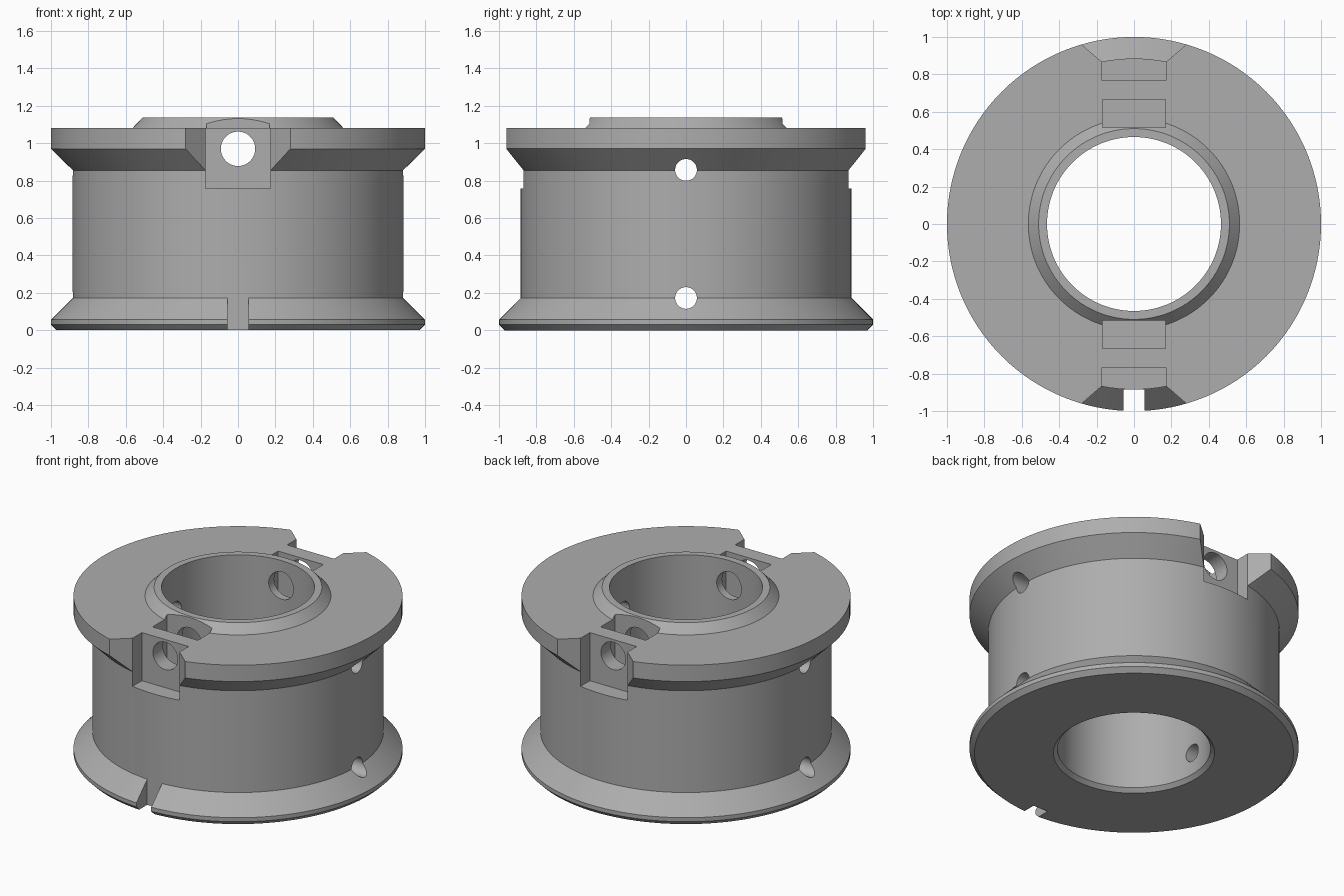
import bpy, bmesh, math

if "Cube" in bpy.data.objects:
    bpy.data.objects.remove(bpy.data.objects["Cube"])

grey = bpy.data.materials.new("machined grey")
grey.diffuse_color = (0.42, 0.42, 0.42, 1)
grey.use_nodes = True
grey.node_tree.nodes["Principled BSDF"].inputs["Base Color"].default_value = grey.diffuse_color


def make_object(name, bm):
    bmesh.ops.recalc_face_normals(bm, faces=bm.faces)
    mesh = bpy.data.meshes.new(name)
    bm.to_mesh(mesh)
    bm.free()
    obj = bpy.data.objects.new(name, mesh)
    bpy.context.collection.objects.link(obj)
    return obj


def lathe(name, profile, steps=128):
    bm = bmesh.new()
    rings = []
    for i in range(steps):
        a = 2 * math.pi * i / steps
        rings.append([bm.verts.new((r * math.cos(a), r * math.sin(a), z)) for r, z in profile])
    n = len(profile)
    for i in range(steps):
        p, q = rings[i], rings[(i + 1) % steps]
        for j in range(n):
            k = (j + 1) % n
            bm.faces.new((p[j], q[j], q[k], p[k]))
    return make_object(name, bm)


def prism(name, outline, z0, z1, flip=1):
    """Vertical prism; flip=-1 turns it to the back."""
    bm = bmesh.new()
    face = bm.faces.new([bm.verts.new((x * flip, y * flip, z0)) for x, y in outline])
    new = bmesh.ops.extrude_face_region(bm, geom=[face])["geom"]
    for v in new:
        if isinstance(v, bmesh.types.BMVert):
            v.co.z = z1
    return make_object(name, bm)


def rod(name, radius, z, axis):
    """Through-drill along x or y."""
    bm = bmesh.new()
    rings = []
    for end in (-1.3, 1.3):
        ring = []
        for i in range(48):
            a = 2 * math.pi * (i + 0.5) / 48
            u, w = radius * math.cos(a), z + radius * math.sin(a)
            ring.append(bm.verts.new((end, u, w) if axis == "x" else (u, end, w)))
        bm.faces.new(ring)
        rings.append(ring)
    for i in range(48):
        k = (i + 1) % 48
        bm.faces.new((rings[0][i], rings[0][k], rings[1][k], rings[1][i]))
    return make_object(name, bm)


# Turned body: bore, chamfered lower flange, drum, upper flange and raised collar
hub = lathe("flanged_hub", [
    (0.49, 0), (0.97, 0), (1.0, 0.03), (1.0, 0.057), (0.885, 0.172),
    (0.885, 0.855), (1.0, 0.97), (1.0, 1.08), (0.565, 1.08),
    (0.51, 1.137), (0.465, 1.137), (0.465, 0.025)])
hub.data.materials.append(grey)

cutters = []
for side, flip in (("front", 1), ("back", -1)):
    # Flared screw recess in the upper flange
    cutters.append(prism(side + "_recess_cutter", [
        (-0.174, -0.77), (0.174, -0.77), (0.174, -0.868), (0.28, -0.96),
        (0.42, -1.082), (-0.42, -1.082), (-0.28, -0.96), (-0.174, -0.868)],
        0.757, 1.3, flip))
    # Nut pocket beside the collar
    cutters.append(prism(side + "_pocket_cutter", [
        (-0.168, -0.665), (0.168, -0.665), (0.168, -0.515), (-0.168, -0.515)],
        0.79, 1.3, flip))
# Notch in the lower flange, front only
cutters.append(prism("notch_cutter", [
    (-0.055, -1.2), (0.055, -1.2), (0.055, -0.884), (-0.055, -0.884)], -0.1, 0.18))
# Clamping screw hole and cross holes
cutters.append(rod("screw_hole_cutter", 0.092, 0.97, "y"))
cutters.append(rod("upper_cross_hole_cutter", 0.058, 0.857, "x"))
cutters.append(rod("lower_cross_hole_cutter", 0.058, 0.173, "x"))

for c in cutters:
    mod = hub.modifiers.new(c.name, "BOOLEAN")
    mod.operation = "DIFFERENCE"
    mod.solver = "EXACT"
    mod.object = c

# Bake the cuts, then remove the helpers
bpy.context.view_layer.objects.active = hub
hub.select_set(True)
for c in cutters:
    bpy.ops.object.modifier_apply(modifier=c.name)
for c in cutters:
    bpy.data.objects.remove(c)
bpy.ops.object.select_all(action="DESELECT")
hub.select_set(True)
bpy.ops.object.shade_smooth_by_angle(angle=math.radians(25))
